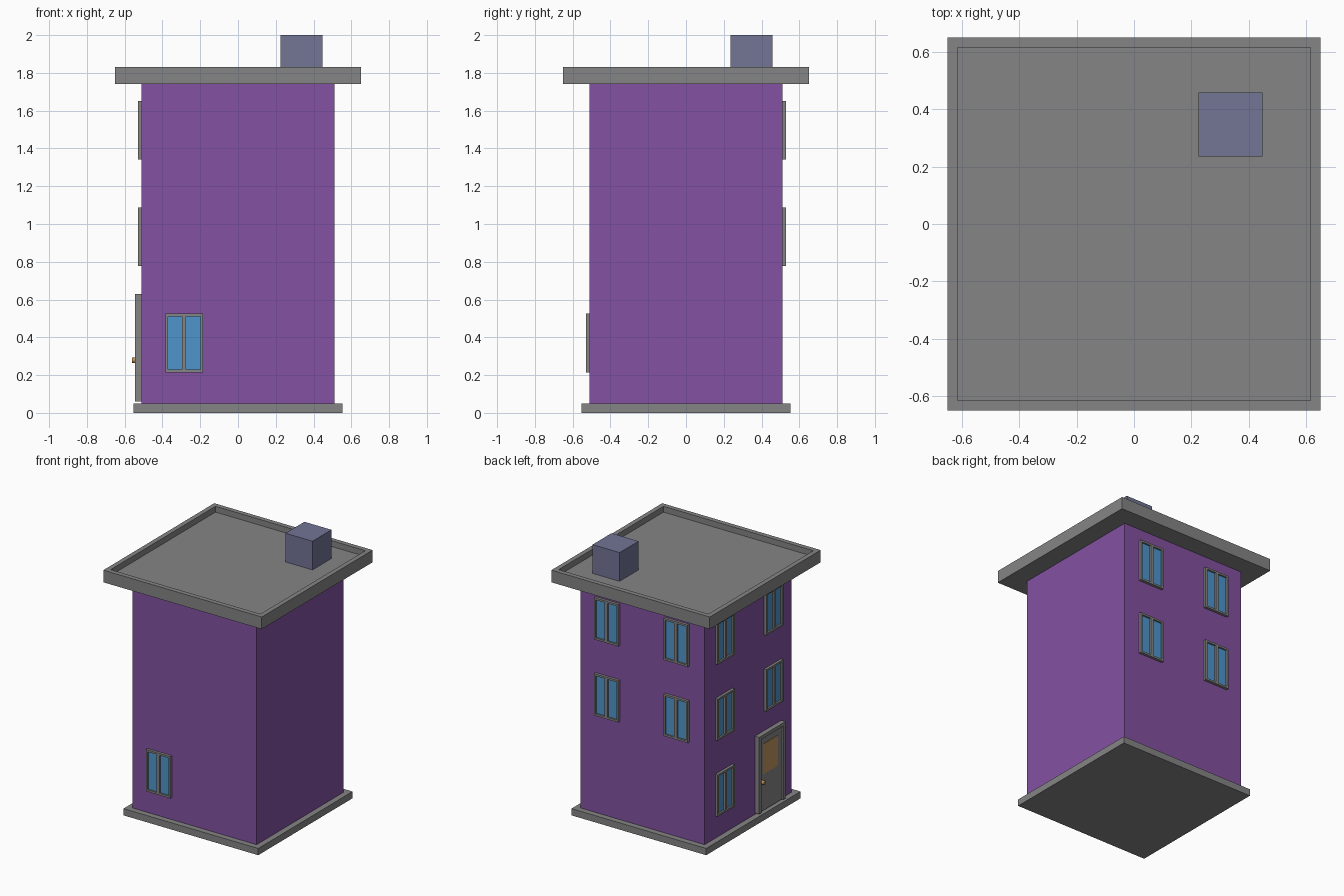
import bpy, bmesh, math
from mathutils import Matrix, Vector

if "Cube" in bpy.data.objects:
    bpy.data.objects.remove(bpy.data.objects["Cube"])


def material(name, rgb):
    lin = [((c / 255 + 0.055) / 1.055) ** 2.4 for c in rgb]
    m = bpy.data.materials.new(name)
    m.diffuse_color = (*lin, 1)
    m.use_nodes = True
    m.node_tree.nodes["Principled BSDF"].inputs["Base Color"].default_value = m.diffuse_color
    return m


PURPLE = material("purple wall", (131, 81, 161))
GREY = material("grey trim", (133, 133, 133))
SLATE = material("slate chimney", (115, 117, 149))
BLUE = material("blue glass", (80, 149, 204))
TAN = material("tan door glass", (190, 148, 95))

FRONT, BACK, LEFT = 0, math.pi, -math.pi / 2
WALL = 0.51


def finish(name, bm, mat, angle=0):
    bmesh.ops.recalc_face_normals(bm, faces=bm.faces)
    bm.transform(Matrix.Rotation(angle, 4, 'Z'))
    me = bpy.data.meshes.new(name)
    bm.to_mesh(me)
    bm.free()
    me.materials.append(mat)
    ob = bpy.data.objects.new(name, me)
    bpy.context.collection.objects.link(ob)
    return ob


def add_box(bm, x0, x1, y0, y1, z0, z1):
    size = Matrix.Diagonal((x1 - x0, y1 - y0, z1 - z0, 1))
    mid = Matrix.Translation(((x0 + x1) / 2, (y0 + y1) / 2, (z0 + z1) / 2))
    bmesh.ops.create_cube(bm, size=1, matrix=mid @ size)


def boxes(name, mat, parts, angle=0):
    bm = bmesh.new()
    for p in parts:
        add_box(bm, *p)
    return finish(name, bm, mat, angle)


def window(name, angle, u, z):
    """Two-pane window on a wall; u is the offset along the wall, z its foot."""
    w, h, b, m = 0.10, 0.31, 0.014, 0.011
    back, front = -WALL + 0.005, -WALL - 0.02
    frame = [(u - w, u - w + b, front, back, z, z + h),
             (u + w - b, u + w, front, back, z, z + h),
             (u - m, u + m, front, back, z + b, z + h - b),
             (u - w + b, u + w - b, front, back, z, z + b),
             (u - w + b, u + w - b, front, back, z + h - b, z + h)]
    boxes(name + "_frame", GREY, frame, angle)
    glass = [(u + s * (w + m - b) / 2 - (w - m - b) / 2,
              u + s * (w + m - b) / 2 + (w - m - b) / 2,
              -WALL - 0.007, back, z + b, z + h - b) for s in (-1, 1)]
    boxes(name + "_glass", BLUE, glass, angle)


# plinth, walls and chimney
boxes("plinth", GREY, [(-0.553, 0.553, -0.553, 0.553, 0, 0.05)])
boxes("walls", PURPLE, [(-WALL, WALL, -WALL, WALL, 0.05, 1.74)])
boxes("chimney", SLATE, [(0.225, 0.447, 0.235, 0.457, 1.785, 2.0)])

# flat roof with a sunken top inside a rim
bm = bmesh.new()
add_box(bm, -0.65, 0.65, -0.65, 0.65, 1.74, 1.83)
bm.normal_update()
top = max(bm.faces, key=lambda f: f.calc_center_median().z)
bmesh.ops.inset_individual(bm, faces=[top], thickness=0.05)
floor = bmesh.ops.extrude_discrete_faces(bm, faces=[top])["faces"][0]
bmesh.ops.translate(bm, verts=floor.verts, vec=Vector((0, 0, -0.043)))
finish("roof", bm, GREY)

# windows: one at the front, the back on two floors, the left on three
FLOORS = (0.215, 0.778, 1.342)
window("front_window", FRONT, -0.285, FLOORS[0])
window("left_window_ground", LEFT, -0.285, FLOORS[0])
for i, z in enumerate(FLOORS[1:], 1):
    for side, u in (("a", -0.285), ("b", 0.285)):
        window(f"back_window_{i}{side}", BACK, u, z)
        window(f"left_window_{i}{side}", LEFT, u, z)

# door on the left wall: frame, leaf, glass and knob
L, R, Z0, Z1, B = 0.08, 0.388, 0.06, 0.63, 0.024
boxes("door_frame", GREY, [
    (L, L + B, -0.545, -0.505, Z0, Z1),
    (R - B, R, -0.545, -0.505, Z0, Z1),
    (L + B, R - B, -0.545, -0.505, Z1 - B, Z1)], LEFT)
boxes("door_leaf", GREY, [(L + B, R - B, -0.533, -0.505, Z0, Z1 - B)], LEFT)
boxes("door_glass", TAN, [(0.14, 0.315, -0.536, -0.53, 0.33, 0.555)], LEFT)
bm = bmesh.new()
bmesh.ops.create_cone(bm, cap_ends=True, segments=12, radius1=0.014, radius2=0.014, depth=0.03,
                      matrix=Matrix.Translation((0.126, -0.545, 0.278)) @ Matrix.Rotation(math.pi / 2, 4, 'X'))
finish("door_knob", bm, TAN, LEFT)
